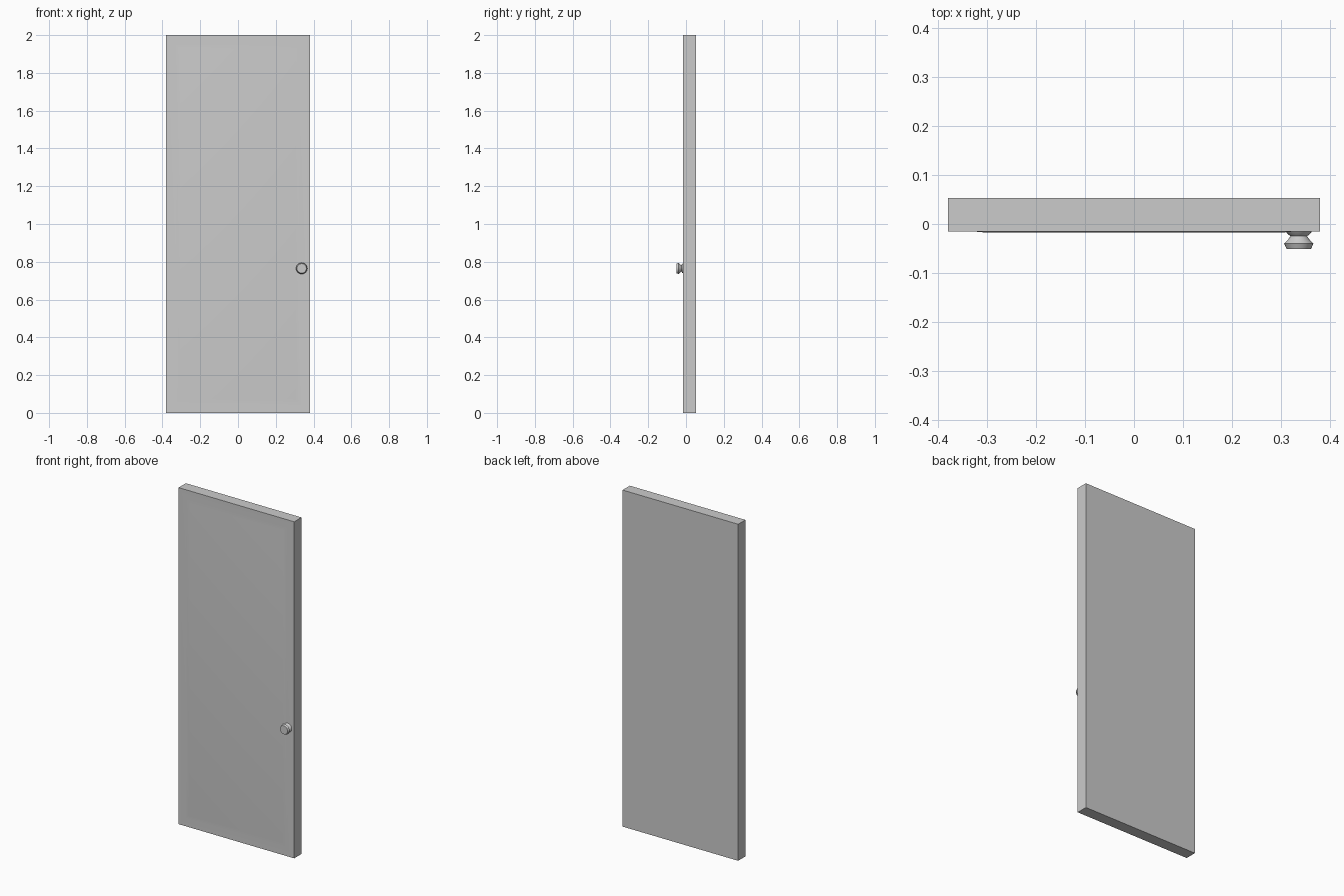
import bpy, bmesh, math
from mathutils import Vector, Matrix

cube = bpy.data.objects.get("Cube")
if cube:
    bpy.data.objects.remove(cube, do_unlink=True)

grey = bpy.data.materials.new("light_grey")
grey.use_nodes = True
colour = (0.6, 0.6, 0.6, 1)
grey.diffuse_color = colour
grey.node_tree.nodes["Principled BSDF"].inputs["Base Color"].default_value = colour


def finish(bm, name, angle):
    bmesh.ops.recalc_face_normals(bm, faces=bm.faces)
    mesh = bpy.data.meshes.new(name)
    bm.to_mesh(mesh)
    bm.free()
    mesh.materials.append(grey)
    obj = bpy.data.objects.new(name, mesh)
    bpy.context.collection.objects.link(obj)
    bpy.ops.object.select_all(action="DESELECT")
    obj.select_set(True)
    bpy.context.view_layer.objects.active = obj
    bpy.ops.object.shade_smooth_by_angle(angle=math.radians(angle))
    return obj


# Door slab, with a very shallow raised field inset on its front
WIDTH, HEIGHT, FRONT, BACK = 0.76, 2.0, -0.015, 0.053
bm = bmesh.new()
bmesh.ops.create_cube(bm, size=1)
bmesh.ops.scale(bm, vec=(WIDTH, BACK - FRONT, HEIGHT), verts=bm.verts)
bmesh.ops.translate(bm, vec=(0, (FRONT + BACK) / 2, HEIGHT / 2), verts=bm.verts)
bm.normal_update()
front = min(bm.faces, key=lambda f: f.normal.y)
for width, rise in ((0.07, 0), (0.032, 0.002)):
    bmesh.ops.inset_region(bm, faces=[front], thickness=width, depth=0)
    for v in front.verts:
        v.co.y -= rise
finish(bm, "door_panel", 30)

# Turned knob: radius and distance out from the door
profile = [(0.027, 0), (0.023, 0.005), (0.017, 0.01), (0.022, 0.017),
           (0.030, 0.025), (0.025, 0.036), (0, 0.036)]
bm = bmesh.new()
verts = [bm.verts.new((r, -d, 0)) for r, d in profile]
edges = [bm.edges.new(pair) for pair in zip(verts, verts[1:])]
bmesh.ops.spin(bm, geom=verts + edges, cent=(0, 0, 0), axis=(0, 1, 0),
               angle=math.tau, steps=24)
bmesh.ops.remove_doubles(bm, verts=bm.verts, dist=0.0001)
bmesh.ops.translate(bm, vec=(0.337, FRONT, 0.765), verts=bm.verts)
finish(bm, "door_knob", 50)
